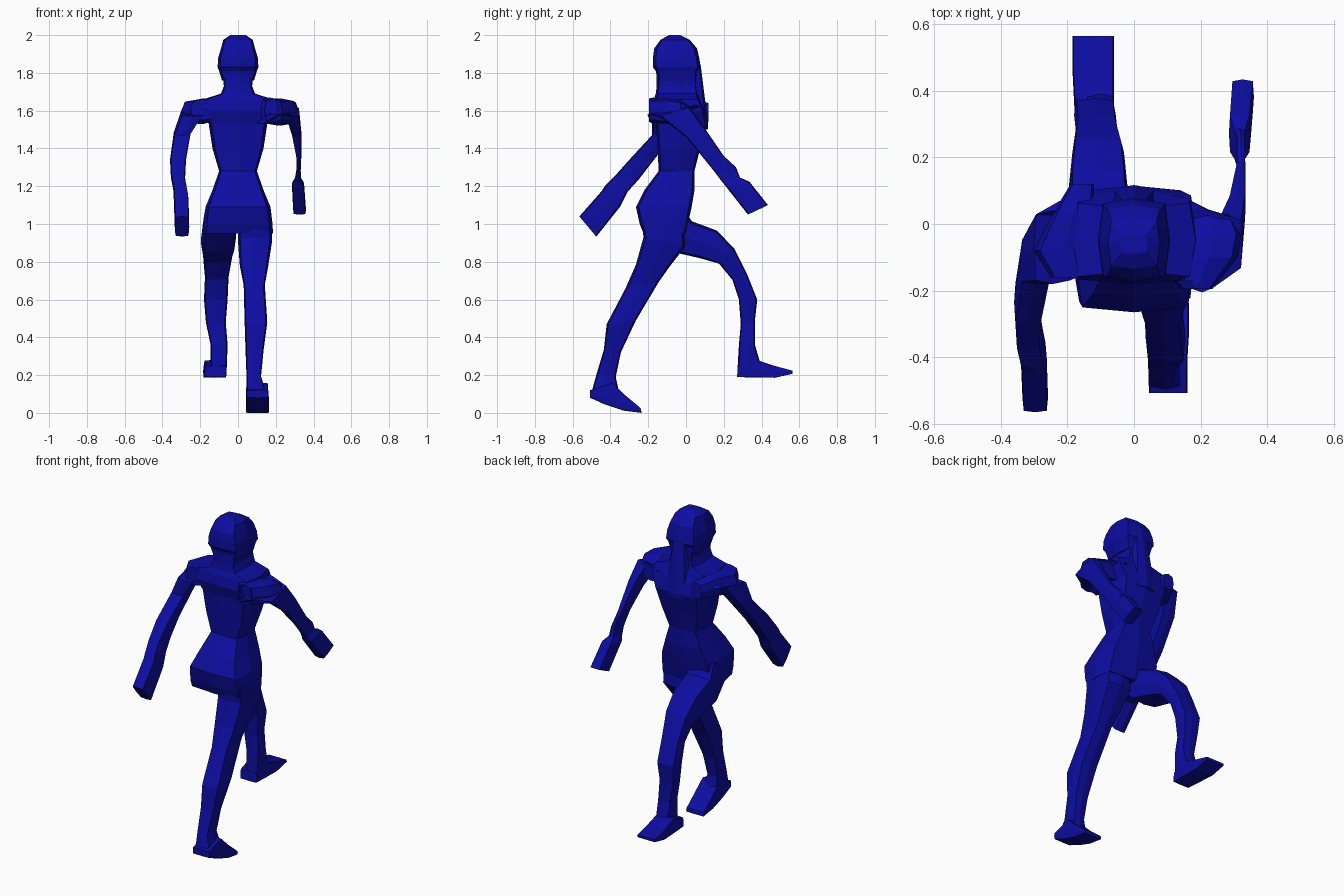
import bpy, bmesh

blue = bpy.data.materials.new("dark_blue")
blue.diffuse_color = (0.004, 0.004, 0.36, 1)


def loft(name, rings, k=0.88):
    """Flat-faced loft of eight-sided sections.
    ring = (ya, za, yb, zb, x0, x1): section spans from side a to side b, and x0 to x1."""
    shape = [(1, 0), (k, k), (0, 1), (-k, k), (-1, 0), (-k, -k), (0, -1), (k, -k)]
    bm = bmesh.new()
    loops = []
    for ya, za, yb, zb, x0, x1 in rings:
        cx, hx = (x0 + x1) / 2, (x1 - x0) / 2
        cy, hy = (ya + yb) / 2, (yb - ya) / 2
        cz, hz = (za + zb) / 2, (zb - za) / 2
        loops.append([bm.verts.new((cx + hx * u, cy + hy * v, cz + hz * v)) for u, v in shape])
    n = len(shape)
    for a, b in zip(loops, loops[1:]):
        for i in range(n):
            j = (i + 1) % n
            bm.faces.new((a[i], a[j], b[j], b[i]))
    bm.faces.new(loops[0])
    bm.faces.new(loops[-1])
    bmesh.ops.recalc_face_normals(bm, faces=bm.faces)
    mesh = bpy.data.meshes.new(name)
    bm.to_mesh(mesh)
    bm.free()
    mesh.materials.append(blue)
    ob = bpy.data.objects.new(name, mesh)
    bpy.context.collection.objects.link(ob)
    return ob


def upright(name, rows, k):
    """Symmetric loft from rows of (z, back y, front y, half width)."""
    return loft(name, [(b, z, f, z, -w, w) for z, b, f, w in rows], k)


# Torso and neck
upright("torso", [
    (0.95, -0.225, 0.0, 0.185), (1.0, -0.245, 0.01, 0.183), (1.09, -0.265, 0.03, 0.172),
    (1.18, -0.22, 0.045, 0.135), (1.28, -0.145, 0.045, 0.10), (1.40, -0.15, 0.075, 0.135),
    (1.53, -0.16, 0.115, 0.155), (1.60, -0.18, 0.10, 0.19), (1.66, -0.17, 0.075, 0.185),
    (1.69, -0.16, 0.065, 0.09), (1.73, -0.155, 0.06, 0.075), (1.80, -0.155, 0.06, 0.08)], 0.9)

# Head with domed cap
upright("head", [
    (1.76, -0.15, 0.06, 0.085), (1.81, -0.16, 0.065, 0.10), (1.83, -0.175, 0.078, 0.108),
    (1.88, -0.175, 0.07, 0.105), (1.93, -0.168, 0.058, 0.09), (1.975, -0.135, 0.02, 0.078),
    (2.0, -0.09, -0.03, 0.04)], 0.87)

# Wedge running from face to chest
upright("chin_wedge", [
    (1.50, 0.0, 0.115, 0.08), (1.53, 0.0, 0.117, 0.078), (1.84, 0.0, 0.078, 0.045)], 0.8)

# Arm swung forward: shoulder turned back
loft("forward_arm", [
    (-0.18, 1.53, 0.09, 1.62, 0.10, 0.16), (-0.205, 1.58, 0.05, 1.63, 0.17, 0.24),
    (-0.14, 1.57, 0.02, 1.62, 0.25, 0.325), (0.0, 1.46, 0.09, 1.52, 0.285, 0.335),
    (0.10, 1.34, 0.20, 1.36, 0.31, 0.335), (0.16, 1.265, 0.265, 1.30, 0.31, 0.332),
    (0.19, 1.225, 0.286, 1.245, 0.30, 0.335), (0.21, 1.20, 0.335, 1.225, 0.285, 0.35),
    (0.328, 1.05, 0.434, 1.10, 0.292, 0.36)], 0.9)
loft("forward_shoulder", [
    (-0.17, 1.53, -0.17, 1.67, 0.12, 0.21), (-0.195, 1.54, -0.195, 1.665, 0.14, 0.235),
    (-0.10, 1.53, -0.10, 1.665, 0.14, 0.31), (-0.03, 1.53, -0.03, 1.655, 0.14, 0.325),
    (0.03, 1.52, 0.03, 1.62, 0.14, 0.30)], 0.8)

# Arm swung back: shoulder turned forward
loft("rear_arm", [
    (-0.15, 1.58, 0.08, 1.60, -0.23, -0.12), (-0.18, 1.57, 0.04, 1.62, -0.30, -0.185),
    (-0.18, 1.47, -0.04, 1.50, -0.34, -0.25), (-0.30, 1.34, -0.17, 1.34, -0.36, -0.275),
    (-0.38, 1.25, -0.25, 1.236, -0.355, -0.28), (-0.43, 1.20, -0.31, 1.17, -0.343, -0.27),
    (-0.45, 1.17, -0.35, 1.09, -0.34, -0.262), (-0.565, 1.04, -0.475, 0.933, -0.335, -0.258)], 0.9)
loft("rear_shoulder", [
    (-0.16, 1.55, -0.16, 1.66, -0.25, -0.12), (-0.08, 1.53, -0.08, 1.66, -0.30, -0.12),
    (0.03, 1.53, 0.03, 1.665, -0.245, -0.12), (0.12, 1.54, 0.12, 1.64, -0.19, -0.12)], 0.8)

# Leg stepping forward, with its foot
loft("forward_leg", [
    (-0.20, 0.99, -0.02, 1.10, -0.18, -0.01), (-0.04, 0.845, 0.03, 1.015, -0.195, -0.01),
    (0.07, 0.82, 0.164, 0.965, -0.195, -0.02), (0.175, 0.79, 0.255, 0.87, -0.185, -0.03),
    (0.245, 0.705, 0.323, 0.735, -0.175, -0.05), (0.28, 0.60, 0.377, 0.60, -0.18, -0.055),
    (0.29, 0.47, 0.365, 0.49, -0.17, -0.065), (0.28, 0.36, 0.365, 0.36, -0.145, -0.055),
    (0.272, 0.22, 0.40, 0.24, -0.145, -0.06)])
loft("forward_foot", [
    (0.27, 0.19, 0.275, 0.25, -0.175, -0.062), (0.36, 0.187, 0.375, 0.28, -0.18, -0.06),
    (0.47, 0.186, 0.465, 0.25, -0.185, -0.06), (0.565, 0.207, 0.565, 0.223, -0.185, -0.06)], 0.95)

# Leg trailing behind, with its foot
loft("rear_leg", [
    (-0.235, 1.02, -0.01, 1.02, 0.0, 0.18), (-0.225, 0.93, -0.005, 0.88, 0.0, 0.18),
    (-0.265, 0.785, -0.09, 0.77, 0.01, 0.16), (-0.32, 0.66, -0.143, 0.695, 0.03, 0.142),
    (-0.42, 0.47, -0.265, 0.49, 0.035, 0.155), (-0.435, 0.334, -0.345, 0.32, 0.04, 0.135),
    (-0.475, 0.20, -0.372, 0.19, 0.045, 0.122), (-0.5, 0.11, -0.35, 0.09, 0.045, 0.15)])
loft("rear_foot", [
    (-0.508, 0.08, -0.508, 0.12, 0.045, 0.16), (-0.43, 0.045, -0.39, 0.16, 0.042, 0.16),
    (-0.33, 0.012, -0.33, 0.10, 0.042, 0.165), (-0.235, 0.0, -0.24, 0.025, 0.042, 0.165)], 0.95)
